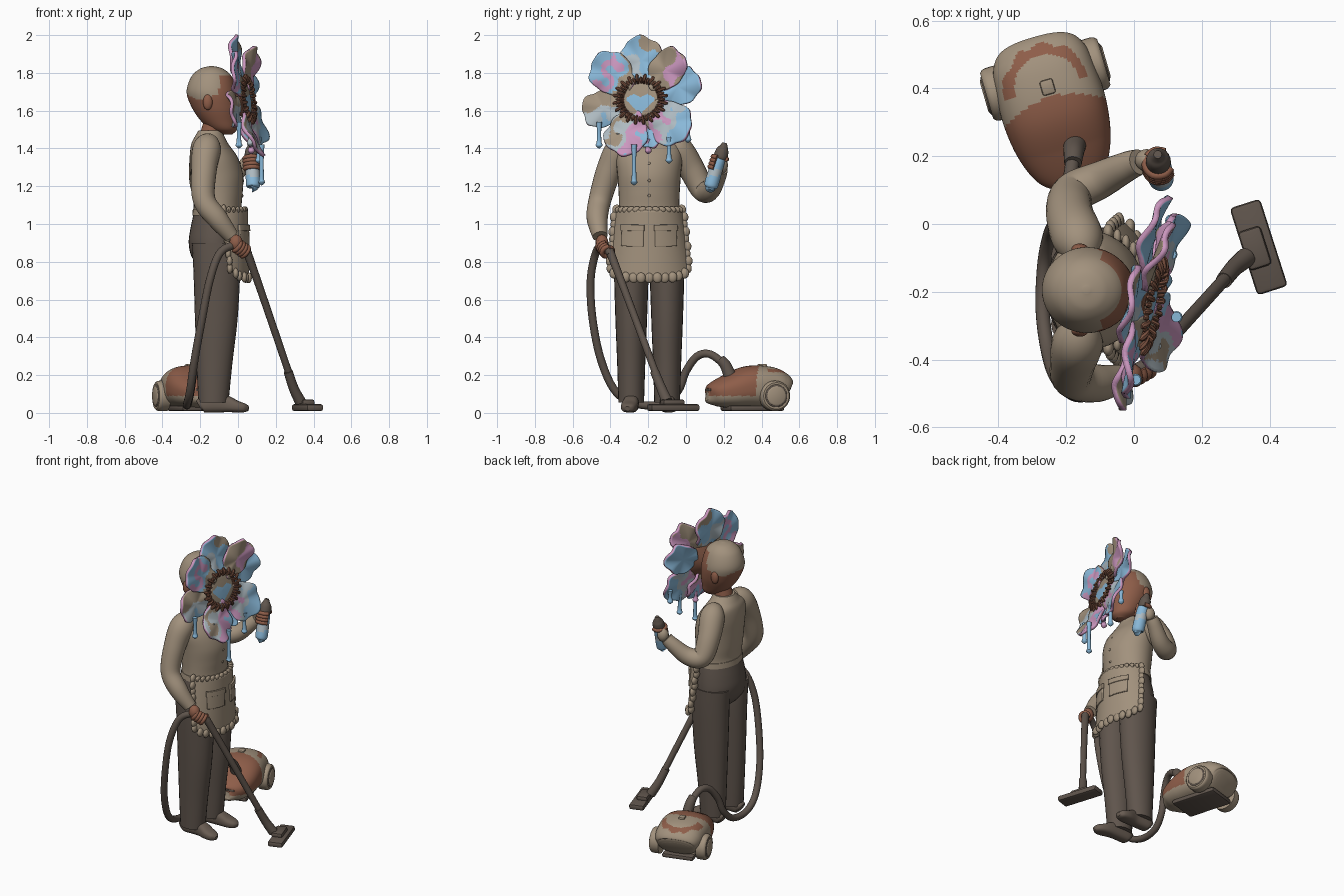
import bpy, bmesh, math
from math import sin, cos, pi
from mathutils import Vector, Matrix

cube = bpy.data.objects.get("Cube")
if cube:
    bpy.data.objects.remove(cube, do_unlink=True)


def material(name, *rgb):
    m = bpy.data.materials.new(name)
    m.use_nodes = True
    m.diffuse_color = (*rgb, 1)
    m.node_tree.nodes["Principled BSDF"].inputs["Base Color"].default_value = (*rgb, 1)
    return m


TAN = material("tan cloth", .36, .285, .205)
TAUPE = material("dark taupe", .115, .09, .073)
SHOE = material("shoe brown", .14, .108, .085)
BROWN = material("warm brown", .27, .11, .066)
DARK = material("stamen brown", .2, .085, .052)
BLUE = material("sky blue", .25, .48, .69)
PALE = material("pale blue grey", .43, .5, .54)
PINK = material("soft pink", .6, .31, .52)


def finish(name, bm, mats, rule=None, matrix=None):
    """Colour faces by rule, place the part and add it to the scene."""
    bmesh.ops.recalc_face_normals(bm, faces=bm.faces[:])
    for f in bm.faces:
        f.smooth = True
        if rule:
            f.material_index = rule(f.calc_center_median())
    if matrix:
        bm.transform(matrix)
    me = bpy.data.meshes.new(name)
    bm.to_mesh(me)
    bm.free()
    for m in mats if isinstance(mats, (list, tuple)) else [mats]:
        me.materials.append(m)
    ob = bpy.data.objects.new(name, me)
    bpy.context.collection.objects.link(ob)
    parts.append(ob)
    return ob


parts = []


def spline(keys, steps):
    """Smooth interpolation through keys of any dimension."""
    k = [Vector(v) for v in keys]
    k = [k[0]] + k + [k[-1]]
    out = []
    for i in range(1, len(k) - 2):
        a, b, c, d = k[i - 1:i + 3]
        for j in range(steps):
            t = j / steps
            out.append((b * 2 + (c - a) * t + (a * 2 - b * 5 + c * 4 - d) * t * t
                        + (b * 3 - a - c * 3 + d) * t ** 3) / 2)
    return out + [k[-2]]


def sweep(name, keys, mats, flat=False, sides=24, steps=6, square=1, rule=None, matrix=None):
    """Skin through (x, y, z, radius, radius) keys; flat keeps the rings level."""
    keys = [k if len(k) == 5 else (*k, k[-1]) for k in keys]
    pts = spline(keys, steps)
    bm, rings, side = bmesh.new(), [], None
    for i, p in enumerate(pts):
        a, b = pts[max(i - 1, 0)], pts[min(i + 1, len(pts) - 1)]
        t = Vector((0, 0, 1)) if flat else (Vector(b[:3]) - Vector(a[:3])).normalized()
        if side is None:
            side = Vector((1, 0, 0)) if abs(t.z) > .9 else t.cross(Vector((0, 0, 1)))
        side = (side - t * side.dot(t)).normalized()
        up = side.cross(t)
        ring = []
        for s in range(sides):
            c, n = cos(2 * pi * s / sides), sin(2 * pi * s / sides)
            c, n = (math.copysign(abs(v) ** square, v) for v in (c, n))
            ring.append(bm.verts.new(Vector(p[:3]) + side * c * max(p[3], .002) + up * n * max(p[4], .002)))
        rings.append(ring)
    for r, q in zip(rings, rings[1:]):
        for s in range(sides):
            bm.faces.new((r[s], r[s - 1], q[s - 1], q[s]))
    bm.faces.new(rings[0])
    bm.faces.new(rings[-1])
    return finish(name, bm, mats, rule, matrix)


def balls(name, items, mat):
    """Ellipsoids given as (location, scale)."""
    bm = bmesh.new()
    for loc, s in items:
        bmesh.ops.create_uvsphere(bm, u_segments=14, v_segments=9, radius=1,
                                  matrix=Matrix.Translation(loc) @ Matrix.Diagonal((*s, 1)))
    return finish(name, bm, mat)


def box(name, size, mat, matrix, bevel=.012):
    bm = bmesh.new()
    bmesh.ops.create_cube(bm, size=1, matrix=Matrix.Diagonal((*size, 1)))
    bmesh.ops.bevel(bm, geom=bm.edges[:], offset=bevel, segments=2, affect='EDGES', profile=.5)
    return finish(name, bm, mat, matrix=matrix)


MID = -.195
# Head, ears and neck
sweep("head", [(-.14, MID, 1.836, .01), (-.14, MID, 1.822, .06), (-.14, MID, 1.78, .107, .1),
               (-.14, MID, 1.7, .132, .126), (-.122, MID, 1.62, .124, .118), (-.1, MID, 1.55, .1, .095),
               (-.075, MID, 1.5, .07), (-.06, MID, 1.475, .03)], [BROWN, TAN], True, 48, 10,
      rule=lambda c: int(c.z > 1.785 or (c.z > 1.67 + .012 * sin(c.x * 40) and c.x < -.1)))
balls("ears", [((-.16, MID + s * .12, 1.645), (.026, .018, .042)) for s in (-1, 1)], BROWN)
sweep("neck", [(-.15, MID, 1.42, .065), (-.135, MID, 1.5, .06), (-.11, MID, 1.58, .06)], BROWN, True)

# Shirt
sweep("shirt", [(-.11, MID, 1.05, .129, .163), (-.108, MID, 1.1, .127, .16), (-.11, MID, 1.17, .135, .162),
                (-.113, MID, 1.26, .14, .168), (-.128, MID, 1.35, .128, .175), (-.148, MID, 1.42, .1, .16),
                (-.15, MID, 1.46, .08, .1), (-.145, MID, 1.495, .064, .067)], TAN, True, 36)
sweep("right_sleeve", [(-.15, -.28, 1.435, .045), (-.165, -.345, 1.4, .075), (-.18, -.405, 1.29, .068),
                       (-.18, -.455, 1.13, .06), (-.11, -.47, 1.03, .056), (-.035, -.455, .935, .04)], TAN)
sweep("left_sleeve", [(-.15, -.1, 1.435, .045), (-.165, -.045, 1.4, .075), (-.19, .03, 1.29, .07),
                      (-.18, .09, 1.18, .062), (-.1, .13, 1.185, .055), (-.02, .17, 1.255, .044),
                      (.015, .183, 1.29, .038)], TAN)
balls("buttons", [((x, MID, z), (.005, .008, .008)) for x, z in ((.024, 1.15), (.028, 1.23), (.01, 1.32))], TAN)

# Trousers and shoes
sweep("hips", [(-.11, MID, 1.1, .115, .145), (-.11, MID, 1.05, .126, .16), (-.116, MID, .97, .137, .174),
               (-.12, MID, .9, .141, .181), (-.115, MID, .83, .132, .18), (-.11, MID, .78, .1, .15)], TAUPE, True, 32)
for name, s in (("right", -1), ("left", 1)):
    y = MID + s * .095
    sweep(name + "_trouser_leg", [(-.115, y + s * .005, .9, .13, .085), (-.112, y, .75, .124, .091),
                                  (-.115, y, .5, .113, .084), (-.125, y, .25, .094, .074),
                                  (-.13, y, .055, .08, .068)], TAUPE, True)
    sweep(name + "_shoe", [(-.205, y, .035, .028, .028), (-.18, y, .045, .038, .043), (-.08, y, .05, .04, .047),
                           (-.01, y + s * .01, .034, .044, .032), (.035, y + s * .016, .026, .034, .023),
                           (.055, y + s * .02, .022, .012)], SHOE, square=.75)


# Apron, pockets and frills share one curved sheet
def apron_point(s, t, lift=0):
    a = s * (1.35 - .2 * t)
    return Vector((-.11 + (.155 + lift + .008 * t) * cos(a), MID + (.175 + lift + .045 * t) * sin(a),
                   1.075 - .36 * t + .05 * t * s ** 4))


def sheet(name, s0, s1, t0, t1, lift, thick):
    bm = bmesh.new()
    n = 24
    g = [[bm.verts.new(apron_point(s0 + (s1 - s0) * i / n, t0 + (t1 - t0) * j / n, lift))
          for i in range(n + 1)] for j in range(n + 1)]
    for j in range(n):
        for i in range(n):
            bm.faces.new((g[j][i], g[j][i + 1], g[j + 1][i + 1], g[j + 1][i]))
    mod = finish(name, bm, TAN).modifiers.new("thickness", 'SOLIDIFY')
    mod.thickness, mod.offset = thick, 0


sheet("apron", -1, 1, 0, 1, 0, .014)
for name, s in (("right", -1), ("left", 1)):
    sheet(name + "_pocket", s * .12, s * .62, .26, .54, .008, .012)
    sheet(name + "_pocket_flap", s * .1, s * .64, .22, .31, .012, .014)
edge = [(-1, i / 8) for i in range(9)] + [(-1 + i / 6, 1) for i in range(1, 12)] + [(1, i / 8) for i in range(9)]
balls("apron_frill", [(apron_point(s, t, .008 * (i % 2)), (.016, .025, .028)) for i, (s, t) in enumerate(edge)], TAN)
balls("waist_frill", [(apron_point(-1 + i / 7, 0, -.004), (.012, .024, .018)) for i in range(15)], TAN)
sweep("waistband", [(-.11, MID, 1.045, .132, .167), (-.109, MID, 1.08, .13, .164)], TAN, True, 36)


# Hands: a palm and four fingers curled around a held axis
def hand(name, palm, centre, axis, radius, palm_mat, mat):
    centre, palm, axis = Vector(centre), Vector(palm), Vector(axis).normalized()
    out = palm - centre
    out = (out - axis * out.dot(axis)).normalized()
    balls(name + "_palm", [(palm, (.036, .034, .044))], palm_mat)
    for i in range(4):
        base = centre + axis * (i - 1.5) * .019
        keys = [(*(base + Matrix.Rotation(a, 3, axis) @ out * radius), .0125) for a in (0, .8, 1.7, 2.6, 3.3)]
        sweep(name + "_finger_%d" % (i + 1), keys, mat, sides=10, steps=4)
    thumb = [(*(centre + Matrix.Rotation(a, 3, axis) @ out * radius + axis * .035), .013) for a in (0, -.8, -1.6)]
    sweep(name + "_thumb", thumb, mat, sides=10, steps=4)


hand("right_hand", (-.01, -.445, .9), (.015, -.43, .87), (.7, .4, -.5), .03, BROWN, BROWN)
hand("left_hand", (.038, .188, 1.31), (.073, .17, 1.32), (-.03, .3, 1), .038, TAN, BROWN)

# Spray bottle
sweep("bottle", [(.08, .13, 1.195, .025), (.08, .133, 1.205, .037), (.077, .155, 1.28, .037),
                 (.074, .173, 1.34, .034), (.072, .182, 1.365, .02)], [BLUE, PALE],
      rule=lambda c: int(1.255 < c.z < 1.29))
sweep("bottle_cap", [(.072, .18, 1.345, .034), (.072, .184, 1.36, .037), (.071, .193, 1.39, .033),
                     (.07, .2, 1.41, .022), (.07, .205, 1.43, .012)], TAUPE)

# Flower frame: u across, w upward, n outward
N = Vector((1, -.22, .15)).normalized()
U = Vector((.22, 1, 0)).normalized()
W = N.cross(U)
FLOWER = Matrix((U, W, N)).transposed().to_4x4()
FLOWER.translation = (.025, -.235, 1.655)


def petal(name, degrees, dist, length, width, layer, lean, way, colours, seed):
    """One petal; its colours follow each other in the given direction."""
    bm = bmesh.new()
    rings, seg = 13, 60
    rows = []
    for r in range(1, rings + 1):
        row = []
        for k in range(seg):
            a, q = 2 * pi * k / seg, r / rings
            e = q * (1 + .045 * sin(5 * a + seed) + .025 * sin(9 * a + seed * 2))
            x = dist + length * e * cos(a)
            h = layer + lean * (x - .08) + .01 * q * q * sin(5 * a + seed) + .012 * q * q * cos(2 * a)
            row.append(bm.verts.new((x, width * e * sin(a) * (1 + .18 * cos(a)), h)))
        rows.append(row)
    bm.faces.new(rows[0])
    for a, b in zip(rows, rows[1:]):
        for k in range(seg):
            bm.faces.new((a[k - 1], a[k], b[k], b[k - 1]))
    mats = [TAN, BLUE, PALE, PINK]
    rel = math.radians(way - degrees)

    def patch(c):
        t = ((c.x - dist) * cos(rel) + c.y * sin(rel)) / length
        t += .2 * sin(c.x * 45 + seed) + .16 * sin(c.y * 60 + seed * 3)
        return mats.index(colours[max(0, min(len(colours) - 1, int((t + 1) / 2 * len(colours))))])

    turn = FLOWER @ Matrix.Rotation(math.radians(degrees), 4, 'Z')
    mod = finish(name, bm, mats, patch, turn).modifiers.new("thickness", 'SOLIDIFY')
    mod.thickness, mod.offset, mod.material_offset_rim = .018, 0, 9


for i, spec in enumerate([
        (92, .21, .13, .11, .004, -.01, 50, (BLUE, PALE, BLUE, BLUE, TAN)),
        (139, .205, .128, .108, .012, .08, -20, (BLUE, BLUE, PINK, BLUE, TAN, TAN)),
        (192, .205, .12, .095, -.006, 0, -75, (TAN, TAN, PALE, BLUE)),
        (250, .19, .125, .11, .008, .25, -20, (PALE, TAN, PALE, PINK, PINK, BLUE)),
        (322, .19, .135, .115, .006, .1, -20, (TAN, PINK, PALE, BLUE, BLUE)),
        (20, .21, .125, .095, -.015, .08, 0, (BLUE, BLUE)),
        (49, .205, .125, .092, .008, .2, -25, (TAN, TAN, TAN, PINK, TAN)),
        (285, .165, .1, .07, -.012, .1, -90, (TAN, PINK, BLUE))]):
    petal("petal_%d" % (i + 1), *spec, i * 1.7 + 1)

# Flower heart, stamens and base
sweep("flower_base", [(0, 0, -.045, .05), (0, 0, -.01, .095), (0, 0, .014, .12), (0, 0, .022, .105)], DARK,
      sides=32, matrix=FLOWER)
sweep("flower_heart", [(0, 0, .012, .092), (0, 0, .026, .088), (0, 0, .03, .05), (0, 0, .032, .003)], [TAN, BLUE],
      sides=64, steps=12, matrix=FLOWER,
      rule=lambda c: int(abs(c.x) - .08 < c.y < .03 - .5 * abs(abs(c.x) - .036) and abs(c.x) < .074))
for i in range(40):
    a, far = 2 * pi * i / 40, .12 + .018 * (i % 2)
    keys = [(r * cos(a), r * sin(a) * .9, h, w) for r, h, w in
            ((.095, .018, .006), (.11, .032 + .012 * (i % 2), .007), (far, .035, .01), (far + .012, .03, .005))]
    sweep("stamen_%d" % (i + 1), keys, DARK, sides=7, steps=2, matrix=FLOWER)

# Paint drips
for i, (x, y, top, low, mat) in enumerate([(.125, -.275, 1.42, 1.205, BLUE), (.11, -.09, 1.46, 1.32, BLUE),
                                           (.005, -.46, 1.54, 1.4, BLUE), (.07, -.2, 1.45, 1.37, PINK),
                                           (.11, .01, 1.52, 1.43, BLUE), (.065, -.36, 1.48, 1.41, PALE)]):
    sweep("drip_%d" % (i + 1), [(x, y, top, .015), (x, y, top * .6 + low * .4, .011), (x, y, low + .035, .013),
                                (x, y, low + .015, .018), (x, y, low, .003)], mat, True, 12)

# Vacuum cleaner body, facing local +x
VAC = Matrix.Translation((-.262, .428, 0)) @ Matrix.Rotation(-1.287, 4, 'Z')


def vac_colour(c):
    arch = .098 < math.hypot(c.x - .025, c.y) < .128 + .006 * sin(c.y * 90) and c.x < .025 and c.z > .14
    return int(arch or (c.x > .055 + 2 * c.y * c.y and c.z > .09))


sweep("vacuum_body", [(-.09, 0, .1, .09, .05), (-.082, 0, .105, .118, .075), (-.055, 0, .122, .143, .1),
                      (0, 0, .133, .152, .113), (.1, 0, .135, .156, .113), (.2, 0, .116, .142, .092),
                      (.28, 0, .1, .11, .068), (.318, 0, .09, .065, .046), (.33, 0, .09, .025)], [TAN, BROWN],
      sides=96, steps=14, square=.8, rule=vac_colour, matrix=VAC)
for name, s in (("right", -1), ("left", 1)):
    for part, mat, u, r in (("wheel", TAN, .12, .08), ("wheel_ring", TAUPE, .172, .06), ("wheel_hub", TAN, .176, .052)):
        sweep(name + "_" + part, [(0, s * u, .09, r), (0, s * max(u + .008, .165), .09, r),
                                  (0, s * max(u + .012, .18), .09, r * .88)], mat, sides=32, matrix=VAC)
box("vacuum_button", (.045, .04, .02), TAN, VAC @ Matrix.Translation((.025, 0, .25)), .007)
box("vacuum_slot", (.03, .11, .014), TAUPE, VAC @ Matrix.Translation((.312, 0, .122)), .005)
box("vacuum_base", (.3, .2, .03), TAUPE, VAC @ Matrix.Translation((.08, 0, .025)))
sweep("hose_socket", [(-.175, .235, .19, .034), (-.178, .21, .25, .03), (-.18, .18, .285, .026)], TAUPE)

# Hose, wand and floor head
sweep("hose", [(*p, .021) for p in (
    (-.178, .21, .25), (-.19, .13, .31), (-.21, .06, .3), (-.235, 0, .22), (-.25, -.04, .12), (-.265, -.12, .05),
    (-.27, -.25, .045), (-.255, -.37, .11), (-.23, -.45, .28), (-.19, -.495, .5), (-.15, -.505, .7),
    (-.1, -.48, .84), (-.03, -.45, .885), (.03, -.42, .875), (.055, -.4, .84))], TAUPE, sides=14)
sweep("wand", [(.045, -.405, .86, .023), (.12, -.325, .65, .02), (.27, -.16, .21, .019)], TAUPE, sides=16)
sweep("wand_collar", [(.265, -.167, .22, .024), (.295, -.13, .13, .026), (.33, -.1, .06, .03)], TAUPE, sides=16)
HEAD = Matrix.Translation((.368, -.068, .028)) @ Matrix.Rotation(.31, 4, 'Z')
box("floor_head", (.094, .27, .036), TAUPE, HEAD)
box("floor_head_top", (.07, .12, .034), TAUPE, HEAD @ Matrix.Translation((-.012, 0, .026)))

# Smooth shading with sharp rims
bpy.ops.object.select_all(action='DESELECT')
for ob in parts:
    ob.select_set(True)
bpy.context.view_layer.objects.active = parts[0]
bpy.ops.object.shade_smooth_by_angle(angle=math.radians(40))
